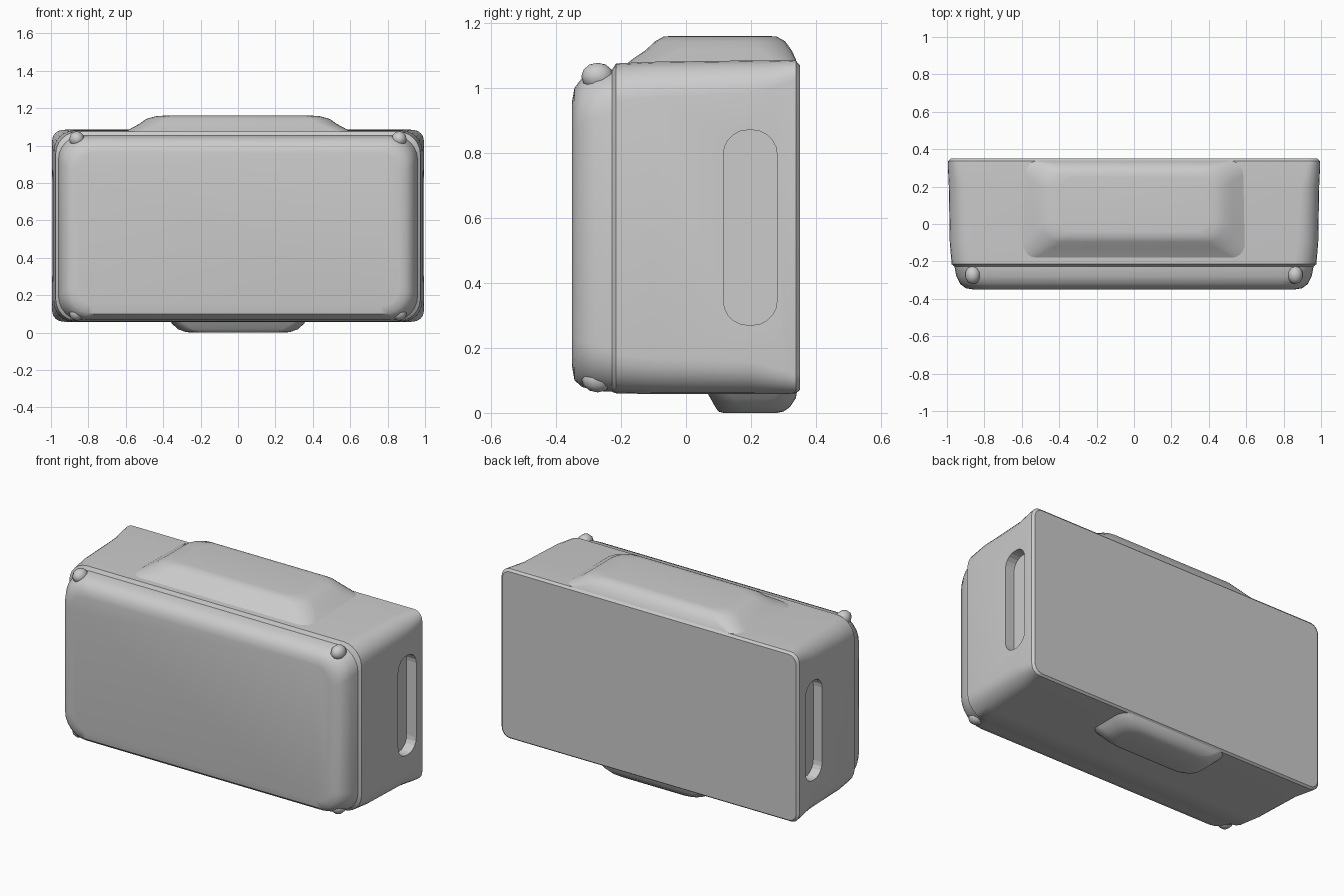
import bpy, bmesh, math
from mathutils import Vector

if "Cube" in bpy.data.objects:
    bpy.data.objects.remove(bpy.data.objects["Cube"])


def rounded_rect(u0, u1, v0, v1, r, seg=5):
    pts = []
    corners = [(u1 - r, v1 - r, 0), (u0 + r, v1 - r, 90), (u0 + r, v0 + r, 180), (u1 - r, v0 + r, 270)]
    for cu, cv, start in corners:
        for i in range(seg + 1):
            a = math.radians(start + 90 * i / seg)
            pts.append((cu + r * math.cos(a), cv + r * math.sin(a)))
    return pts


def smooth(ob, angle=35):
    bpy.ops.object.select_all(action='DESELECT')
    ob.select_set(True)
    bpy.context.view_layer.objects.active = ob
    bpy.ops.object.shade_smooth_by_angle(angle=math.radians(angle))


def loft(name, sections, place, seg=5):
    """Each section: depth, u0, u1, v0, v1, corner radius."""
    bm = bmesh.new()
    rings = [[bm.verts.new(place(u, v, s[0])) for u, v in rounded_rect(*s[1:], seg)] for s in sections]
    n = len(rings[0])
    for a, b in zip(rings, rings[1:]):
        for i in range(n):
            j = (i + 1) % n
            bm.faces.new((a[i], a[j], b[j], b[i]))
    bm.faces.new(rings[0])
    bm.faces.new(rings[-1])
    bmesh.ops.recalc_face_normals(bm, faces=bm.faces)
    mesh = bpy.data.meshes.new(name)
    bm.to_mesh(mesh)
    bm.free()
    ob = bpy.data.objects.new(name, mesh)
    bpy.context.collection.objects.link(ob)
    return ob


along_y = lambda u, v, d: Vector((u, d, v))
along_z = lambda u, v, d: Vector((u, v, d))
along_x = lambda u, v, d: Vector((d, u, v))

# Main case: soft front bezel, seam step, then the deeper rear shell
case = [(-0.35, 0.86, 0.14, 0.96, 0.10), (-0.343, 0.90, 0.10, 1.00, 0.13),
        (-0.32, 0.93, 0.08, 1.03, 0.14), (-0.28, 0.95, 0.068, 1.05, 0.14),
        (-0.228, 0.96, 0.065, 1.055, 0.13), (-0.215, 0.975, 0.06, 1.075, 0.12),
        (-0.10, 0.985, 0.058, 1.08, 0.11), (0.20, 0.99, 0.058, 1.084, 0.10),
        (0.31, 0.995, 0.058, 1.085, 0.07), (0.338, 0.993, 0.06, 1.083, 0.055),
        (0.35, 0.98, 0.07, 1.07, 0.05)]
body = loft("case", [(y, -hx, hx, z0, z1, r) for y, hx, z0, z1, r in case], along_y, 6)

# Grip recesses cut in both sides
for s, side in ((-1, "left"), (1, "right")):
    cutter = loft(side + "_grip_cutter",
                  [(s * 0.93, 0.115, 0.28, 0.27, 0.87, 0.075), (s * 1.1, 0.115, 0.28, 0.27, 0.87, 0.075)],
                  along_x)
    cutter.hide_render = True
    cutter.hide_viewport = True
    mod = body.modifiers.new(side + "_grip", 'BOOLEAN')
    mod.operation = 'DIFFERENCE'
    mod.solver = 'EXACT'
    mod.object = cutter
smooth(body)

# Raised hump on the top
hump = loft("top_hump", [(1.06, -0.62, 0.62, -0.20, 0.342, 0.06), (1.088, -0.58, 0.58, -0.165, 0.338, 0.08),
                         (1.115, -0.53, 0.53, -0.125, 0.325, 0.10), (1.143, -0.49, 0.49, -0.095, 0.305, 0.10),
                         (1.157, -0.44, 0.44, -0.07, 0.28, 0.09), (1.16, -0.40, 0.40, -0.04, 0.25, 0.08)], along_z)
smooth(hump)

# Foot under the rear
foot = loft("bottom_foot", [(0.07, -0.37, 0.37, 0.06, 0.342, 0.05), (0.045, -0.35, 0.35, 0.075, 0.338, 0.07),
                            (0.018, -0.32, 0.32, 0.09, 0.32, 0.08), (0.004, -0.28, 0.28, 0.10, 0.30, 0.08),
                            (0.0, -0.25, 0.25, 0.115, 0.28, 0.07)], along_z)
smooth(foot)

# Small lugs at the front corners and pointed ears at the rear corners
for sx, side in ((-1, "left"), (1, "right")):
    for z, level in ((0.105, "lower"), (1.035, "upper")):
        bpy.ops.mesh.primitive_uv_sphere_add(segments=10, ring_count=6, radius=1,
                                             location=(sx * 0.862, -0.272, z))
        lug = bpy.context.object
        lug.name = f"{level}_{side}_front_lug"
        lug.scale = (0.042, 0.05, 0.042)
        smooth(lug, 50)
